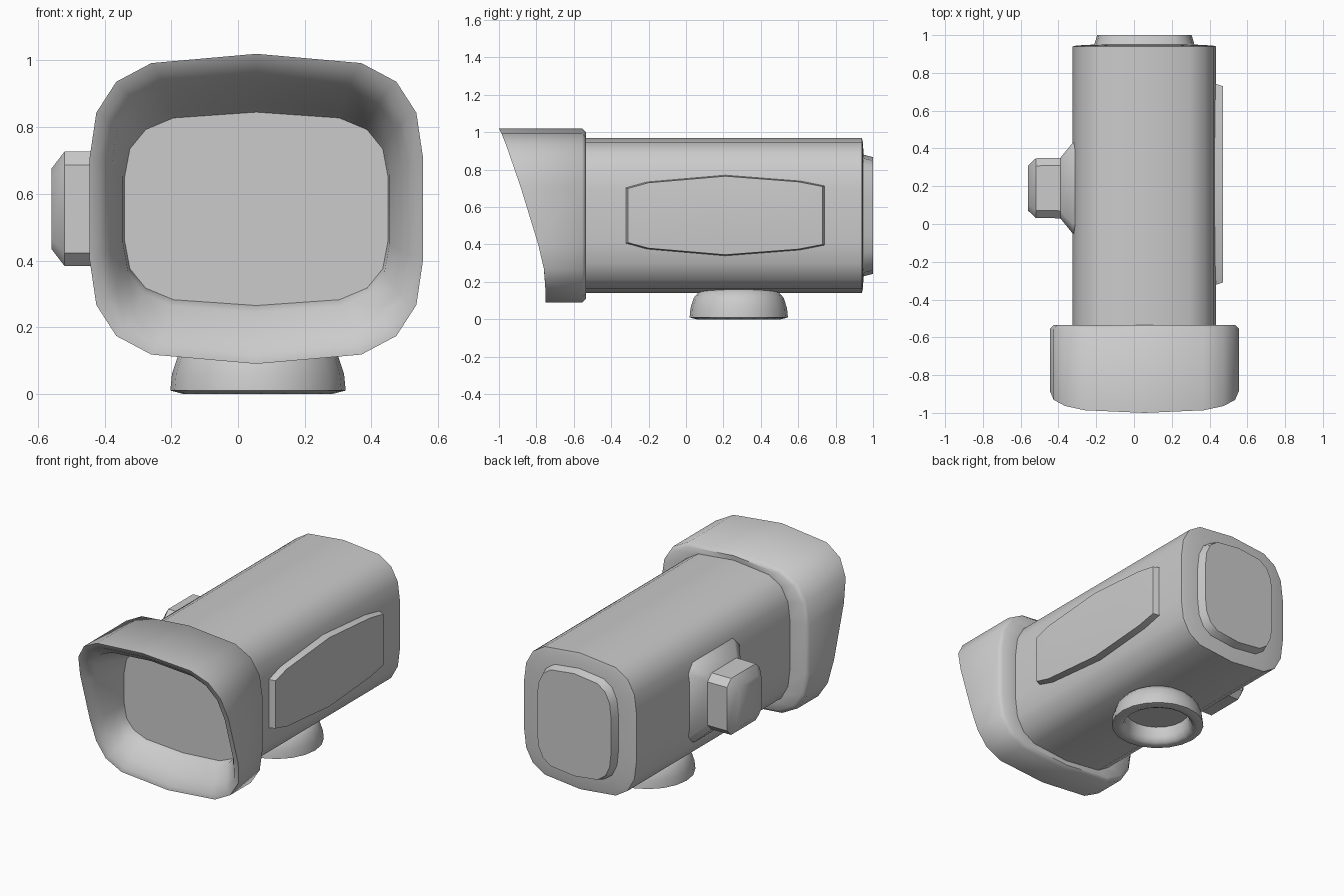
import bpy, bmesh, math
from mathutils import Vector

cube = bpy.data.objects.get("Cube")
if cube:
    bpy.data.objects.remove(cube)

grey = bpy.data.materials.new("light_grey")
grey.use_nodes = True
colour = (0.6, 0.6, 0.6, 1)
grey.diffuse_color = colour
grey.node_tree.nodes["Principled BSDF"].inputs["Base Color"].default_value = colour

CX, CZ = 0.055, 0.555


def loft(name, rings, cap_start=True, cap_end=True, angle=50):
    """Skin a list of equal-length point rings and close the ends."""
    bm = bmesh.new()
    loops = [[bm.verts.new(p) for p in ring] for ring in rings]
    n = len(loops[0])
    for a, b in zip(loops, loops[1:]):
        for i in range(n):
            j = (i + 1) % n
            bm.faces.new((a[i], a[j], b[j], b[i]))
    if cap_start:
        bm.faces.new(loops[0][::-1])
    if cap_end:
        bm.faces.new(loops[-1])
    bmesh.ops.recalc_face_normals(bm, faces=bm.faces)
    mesh = bpy.data.meshes.new(name)
    bm.to_mesh(mesh)
    bm.free()
    mesh.materials.append(grey)
    ob = bpy.data.objects.new(name, mesh)
    bpy.context.collection.objects.link(ob)
    bpy.ops.object.select_all(action="DESELECT")
    ob.select_set(True)
    bpy.context.view_layer.objects.active = ob
    bpy.ops.object.shade_smooth_by_angle(angle=math.radians(angle))
    return ob


# Rounded rectangle in unit half-sizes, mirrored from one quadrant
QUAD = [(0, 1), (0.63, 0.94), (0.84, 0.82), (0.96, 0.62), (1, 0.33)]
HALF = QUAD + [(u, -v) for u, v in QUAD[::-1]]
OUTLINE = HALF + [(-u, v) for u, v in HALF[-2:0:-1]]


def section(w, h, y):
    """Cross-section ring; y is a number or a function of height."""
    pts = [(CX + u * w, CZ + v * h) for u, v in OUTLINE]
    return [(x, y(z) if callable(y) else y, z) for x, z in pts]


# Slanted front edge of the hood: height against depth
SLANT = [(0.09, -0.75), (0.25, -0.755), (0.4, -0.79), (0.71, -0.885), (0.97, -0.975), (1.02, -1)]


def slant(z):
    for (z0, y0), (z1, y1) in zip(SLANT, SLANT[1:]):
        if z <= z1:
            return y0 + (y1 - y0) * (z - z0) / (z1 - z0)
    return SLANT[-1][1]


# Hood with rolled lip and recessed front window
loft("hood", [
    section(0.36, 0.40, -0.54),
    section(0.48, 0.445, -0.535),
    section(0.5, 0.465, -0.555),
    section(0.5, 0.465, slant),
    section(0.47, 0.435, lambda z: slant(z) + 0.002),
    section(0.435, 0.385, lambda z: slant(z) + 0.05),
    section(0.40, 0.31, -0.66),
    section(0.395, 0.29, -0.61),
])

# Main housing with raised rear cover
loft("housing", [
    section(0.38, 0.415, -0.56),
    section(0.38, 0.415, 0.75),
    section(0.38, 0.415, 0.94),
    section(0.36, 0.395, 0.945),
    section(0.265, 0.325, 0.95),
    section(0.25, 0.312, 1.0),
])

# Raised side plate
edge = [(-0.31, 0.70), (-0.2, 0.73), (0.21, 0.765), (0.6, 0.735), (0.73, 0.71)]
edge += [(y, 2 * CZ - z) for y, z in edge[::-1]]


def plate(x, grow):
    return [(x, 0.21 + (y - 0.21) * grow, CZ + (z - CZ) * grow) for y, z in edge]


loft("side_plate", [plate(0.40, 1.04), plate(0.437, 1.02), plate(0.47, 1), plate(0.471, 0.97)])


# Side knob: chamfered block on a flared foot
def block(x, hy, hz, c):
    corner = [(hy, hz - c), (hy - c, hz), (c - hy, hz), (-hy, hz - c)]
    corner += [(-y, -z) for y, z in corner]
    return [(x, 0.19 + y, CZ + z) for y, z in corner]


loft("side_knob", [
    block(-0.28, 0.25, 0.25, 0.05),
    block(-0.325, 0.24, 0.24, 0.05),
    block(-0.39, 0.16, 0.172, 0.04),
    block(-0.52, 0.158, 0.172, 0.04),
    block(-0.56, 0.12, 0.12, 0.03),
], angle=40)

# Round hollow mounting foot
PROFILE = [(0.18, 0.1), (0.185, 0.04), (0.2, 0.01), (0.225, 0), (0.263, 0.01),
           (0.258, 0.06), (0.24, 0.115), (0.21, 0.15), (0.16, 0.167)]
SEG = 20
loft("mounting_foot", [
    [(0.06 + r * math.cos(math.tau * i / SEG), 0.282 + r * math.sin(math.tau * i / SEG), z)
     for i in range(SEG)] for r, z in PROFILE])
